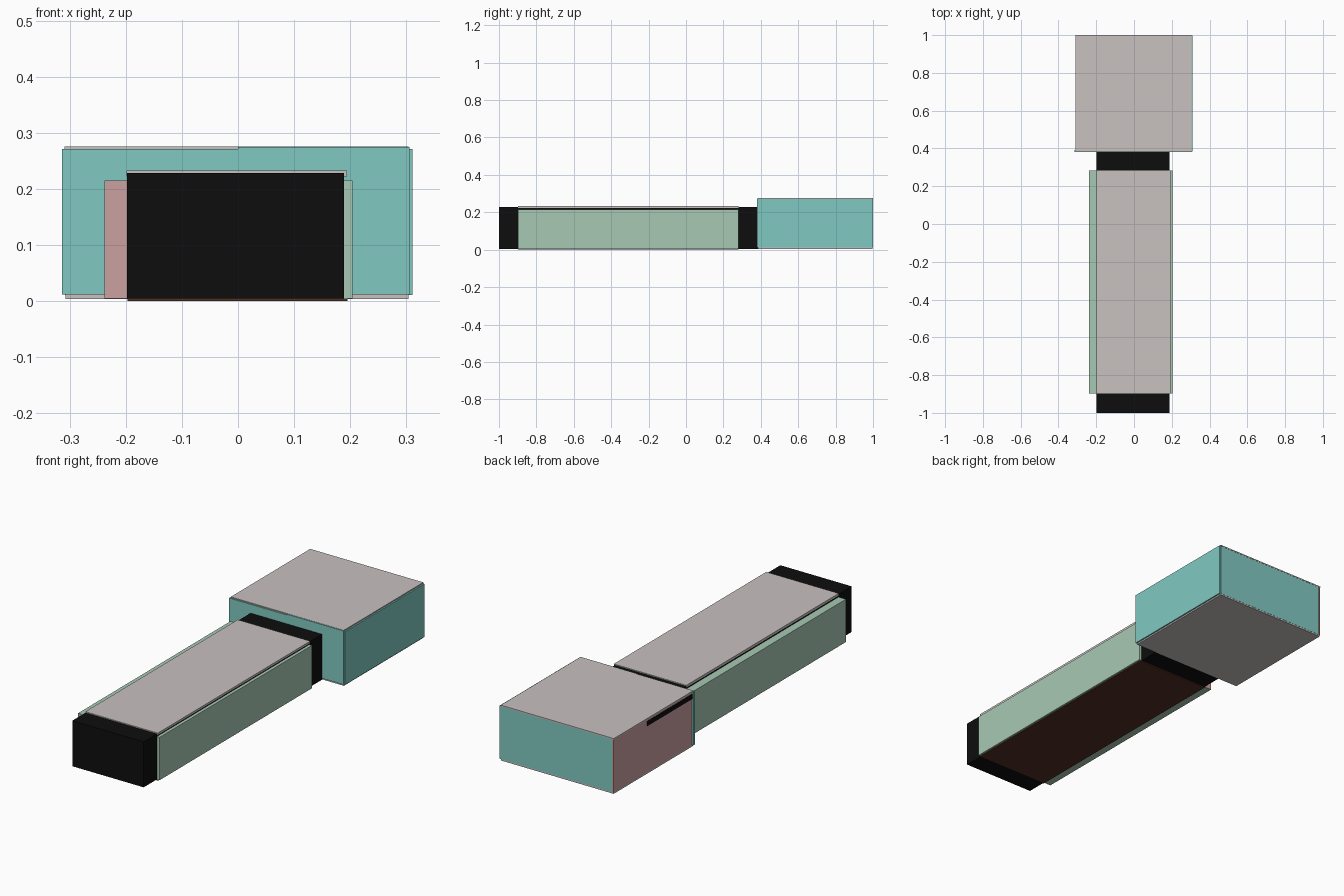
import bpy, bmesh

if "Cube" in bpy.data.objects:
    bpy.data.objects.remove(bpy.data.objects["Cube"])


def material(name, rgb):
    # sRGB bytes to linear
    lin = [(c / 255 / 12.92) if c < 11 else ((c / 255 + 0.055) / 1.055) ** 2.4 for c in rgb]
    m = bpy.data.materials.new(name)
    m.diffuse_color = (*lin, 1)
    m.use_nodes = True
    m.node_tree.nodes["Principled BSDF"].inputs["Base Color"].default_value = m.diffuse_color
    return m


grey = material("warm_grey", (200, 193, 192))
teal = material("teal", (129, 201, 194))
green = material("pale_green", (168, 201, 180))
pink = material("dusty_pink", (204, 161, 161))
black = material("black", (13, 13, 13))
brown = material("dark_brown", (83, 48, 36))


def box(name, x, y, z, mat, end_mat=None):
    """Box from ranges; end_mat colours the faces looking along y."""
    bm = bmesh.new()
    bmesh.ops.create_cube(bm, size=1)
    for v in bm.verts:
        v.co = [r[0] if c < 0 else r[1] for c, r in zip(v.co, (x, y, z))]
    bm.normal_update()
    me = bpy.data.meshes.new(name)
    me.materials.append(mat)
    if end_mat:
        me.materials.append(end_mat)
        for f in bm.faces:
            f.material_index = int(abs(f.normal.y) > 0.5)
    bm.to_mesh(me)
    bm.free()
    ob = bpy.data.objects.new(name, me)
    bpy.context.collection.objects.link(ob)
    return ob


# Long black bar
box("bar", (-0.198, 0.189), (-1, 0.385), (0.005, 0.228), black)

# Sleeve panels around the bar
SY = (-0.898, 0.282)
box("sleeve_top", (-0.199, 0.194), SY, (0.222, 0.233), grey)
box("sleeve_left", (-0.238, -0.196), SY, (0.005, 0.215), green, pink)
box("sleeve_right", (0.187, 0.204), SY, (0.005, 0.215), green)
box("sleeve_bottom", (-0.197, 0.195), SY, (0.0, 0.006), brown)

# Block at the back: core and outer panels
box("block_core", (-0.302, 0.302), (0.39, 0.992), (0.009, 0.272), black)
box("block_top", (-0.309, 0.304), (0.385, 1.0), (0.270, 0.276), grey)
box("block_bottom", (-0.307, 0.304), (0.385, 0.998), (0.004, 0.012), grey)
box("block_front_left", (-0.314, 0.0), (0.380, 0.392), (0.012, 0.271), teal)
box("block_front_right", (0.0, 0.306), (0.380, 0.392), (0.012, 0.275), teal)
box("block_right", (0.300, 0.311), (0.383, 0.998), (0.011, 0.271), teal)
box("block_back", (-0.304, 0.303), (0.988, 0.999), (0.011, 0.273), teal)
box("block_left", (-0.308, -0.300), (0.388, 1.0), (0.011, 0.271), pink)

# Dark slot on the left of the block
box("block_slot", (-0.3095, -0.305), (0.39, 0.74), (0.238, 0.262), black)
